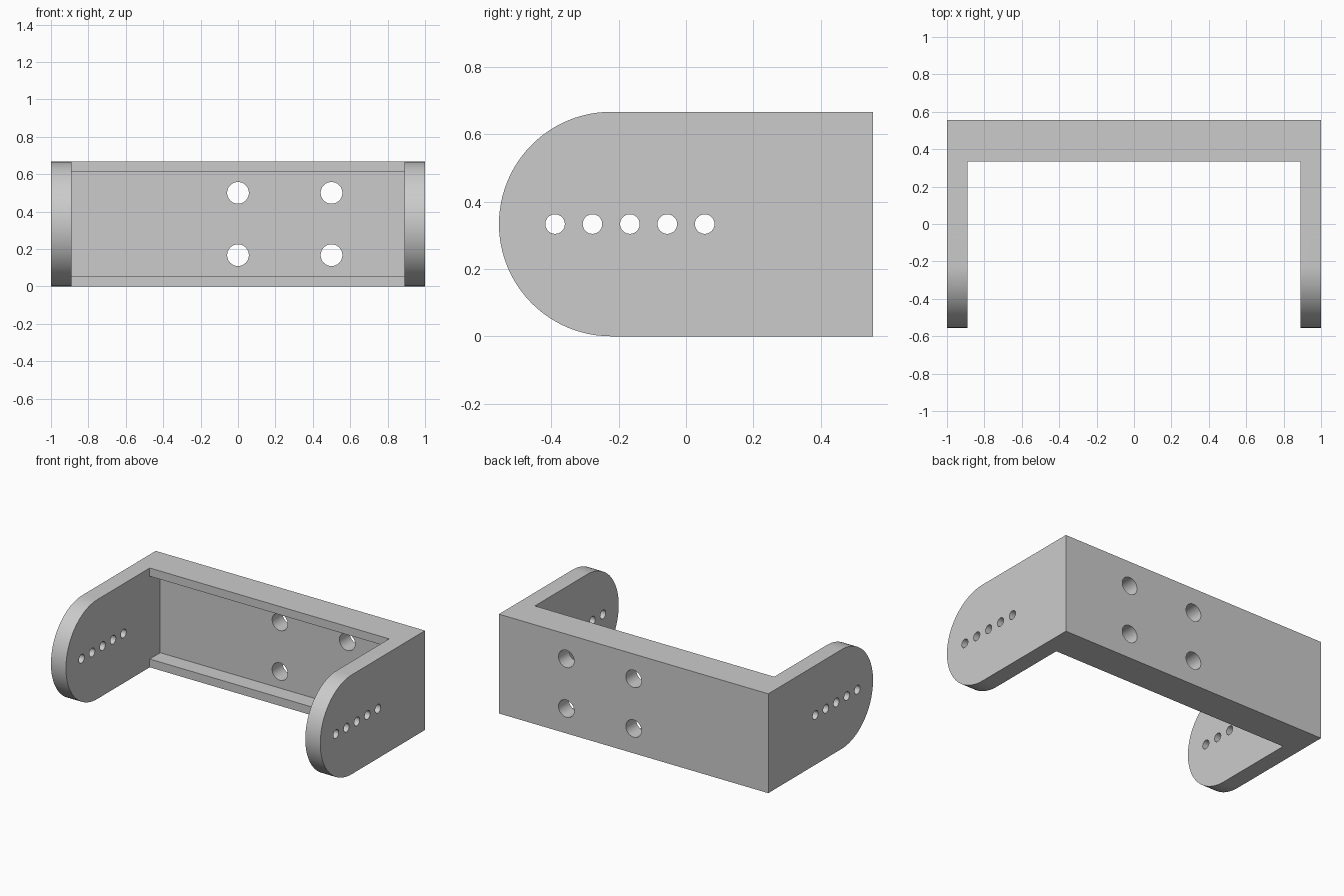
import bpy, bmesh, math
from mathutils import Matrix, Vector

old = bpy.data.objects.get("Cube")
if old:
    bpy.data.objects.remove(old, do_unlink=True)

U = 1 / 9                 # wall thickness, the module of the whole part
W, D, H = 1.0, 5 * U, 6 * U   # half width, half depth, height

grey = bpy.data.materials.new("plain grey")
grey.use_nodes = True
GREY = (0.6, 0.6, 0.6, 1)
grey.diffuse_color = GREY
grey.node_tree.nodes["Principled BSDF"].inputs["Base Color"].default_value = GREY


def prism(name, points, sweep):
    """Solid made by sweeping a closed 3D outline along a vector."""
    bm = bmesh.new()
    face = bm.faces.new([bm.verts.new(p) for p in points])
    top = bmesh.ops.extrude_face_region(bm, geom=[face])["geom"]
    bmesh.ops.translate(bm, vec=Vector(sweep),
                        verts=[v for v in top if isinstance(v, bmesh.types.BMVert)])
    bmesh.ops.recalc_face_normals(bm, faces=bm.faces)
    mesh = bpy.data.meshes.new(name)
    bm.to_mesh(mesh)
    bm.free()
    mesh.materials.append(grey)
    obj = bpy.data.objects.new(name, mesh)
    bpy.context.collection.objects.link(obj)
    return obj


def combine(target, tool, operation):
    """Apply a boolean and discard the helper solid."""
    tool.hide_render = True
    bpy.context.view_layer.objects.active = target
    mod = target.modifiers.new(operation, "BOOLEAN")
    mod.operation, mod.solver, mod.object = operation, "EXACT", tool
    bpy.ops.object.modifier_apply(modifier=mod.name)
    bpy.data.objects.remove(tool, do_unlink=True)


def ring(radius, n=48):
    return [(radius * math.cos(2 * math.pi * i / n),
             radius * math.sin(2 * math.pi * i / n)) for i in range(n)]


# U-shaped bracket: thick back and two arms
inner = W - U
plan = [(-W, -D), (-inner, -D), (-inner, D - 2 * U), (inner, D - 2 * U),
        (inner, -D), (W, -D), (W, D), (-W, D)]
bracket = prism("mounting_bracket", [(x, y, 0) for x, y in plan], (0, 0, H))

# Round the free ends of both arms
r = H / 2
arc = [math.pi * (0.5 + i / 48) for i in range(49)]
side = [(-D + r + r * math.cos(a), r + r * math.sin(a)) for a in arc]
side += [(D + U, 0), (D + U, H)]
combine(bracket, prism("side_outline", [(-W - U, y, z) for y, z in side],
                       (2 * W + 2 * U, 0, 0)), "INTERSECT")

# Shallow pocket in the back, leaving a lip above and below
lip = U / 2
pocket = [(-inner, lip), (inner, lip), (inner, H - lip), (-inner, H - lip)]
combine(bracket, prism("pocket", [(x, D - 3 * U, z) for x, z in pocket],
                       (0, 2 * U, 0)), "DIFFERENCE")

# Four mounting holes through the back
for x in (0, 0.5):
    for z in (H / 4, 3 * H / 4):
        combine(bracket, prism("mounting_hole", [(x + a, D - 2 * U, z + b) for a, b in ring(0.058)],
                               (0, 3 * U, 0)), "DIFFERENCE")

# Row of five adjustment holes through both arms
for i in range(5):
    y = -3.5 * U + i * U
    combine(bracket, prism("adjustment_hole", [(-W - U, y + a, r + b) for a, b in ring(0.029)],
                           (2 * W + 2 * U, 0, 0)), "DIFFERENCE")

# Smooth the curved walls, keep machined edges crisp
bpy.ops.object.select_all(action="DESELECT")
bracket.select_set(True)
bpy.context.view_layer.objects.active = bracket
bpy.ops.object.shade_smooth_by_angle(angle=math.radians(30))
